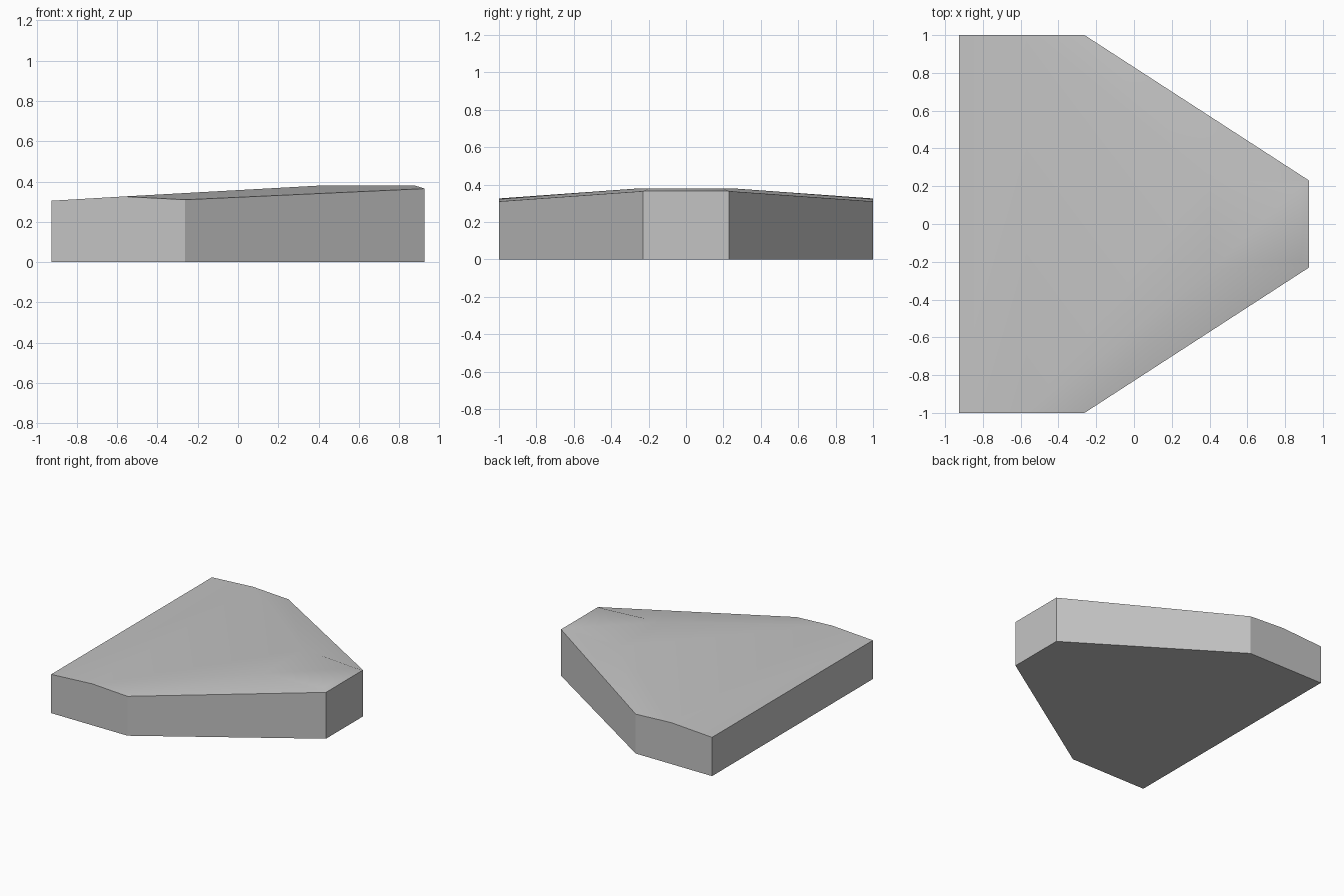
import bpy, bmesh, math

cube = bpy.data.objects.get("Cube")
if cube:
    bpy.data.objects.remove(cube, do_unlink=True)

# Plain grey material
grey = bpy.data.materials.new("plain_grey")
grey.use_nodes = True
colour = (0.55, 0.55, 0.55, 1)
grey.diffuse_color = colour
grey.node_tree.nodes["Principled BSDF"].inputs["Base Color"].default_value = colour

bm = bmesh.new()


def pair(x, y, z):
    """Mirrored vertices on the front (-y) and rear (+y) sides."""
    return [bm.verts.new((x, s * y, z)) for s in (-1, 1)]


# Top surface: wide end, crest points, then the lower rim
wide = pair(-0.927, 1, 0.305)
shoulder = pair(-0.57, 1, 0.326)
crest = pair(0.40, 0.25, 0.38)
nose = pair(0.88, 0.20, 0.38)
corner = pair(-0.262, 1, 0.31)
tip = pair(0.927, 0.23, 0.365)

# Footprint
floor_wide = pair(-0.927, 1, 0)
floor_corner = pair(-0.262, 1, 0)
floor_tip = pair(0.927, 0.23, 0)


def across(a, b):
    """Quad spanning both sides between two vertex pairs."""
    bm.faces.new((a[0], b[0], b[1], a[1]))


# Sloping top, level crest, rounded nose, end walls and underside
for a, b in ((wide, shoulder), (shoulder, crest), (crest, nose), (nose, tip),
             (tip, floor_tip), (floor_tip, floor_corner),
             (floor_corner, floor_wide), (floor_wide, wide)):
    across(a, b)

# Side walls and the chamfer along each slanted edge
for i in (0, 1):
    for ring in ((wide, floor_wide, floor_corner, corner, shoulder),
                 (corner, floor_corner, floor_tip, tip),
                 (shoulder, corner, crest),
                 (corner, tip, crest),
                 (crest, tip, nose)):
        bm.faces.new([p[i] for p in ring])

bmesh.ops.recalc_face_normals(bm, faces=bm.faces)
mesh = bpy.data.meshes.new("tapered_slab")
bm.to_mesh(mesh)
bm.free()
mesh.materials.append(grey)

slab = bpy.data.objects.new("tapered_slab", mesh)
bpy.context.collection.objects.link(slab)
bpy.ops.object.select_all(action='DESELECT')
slab.select_set(True)
bpy.context.view_layer.objects.active = slab
bpy.ops.object.shade_smooth_by_angle(angle=math.radians(30))
